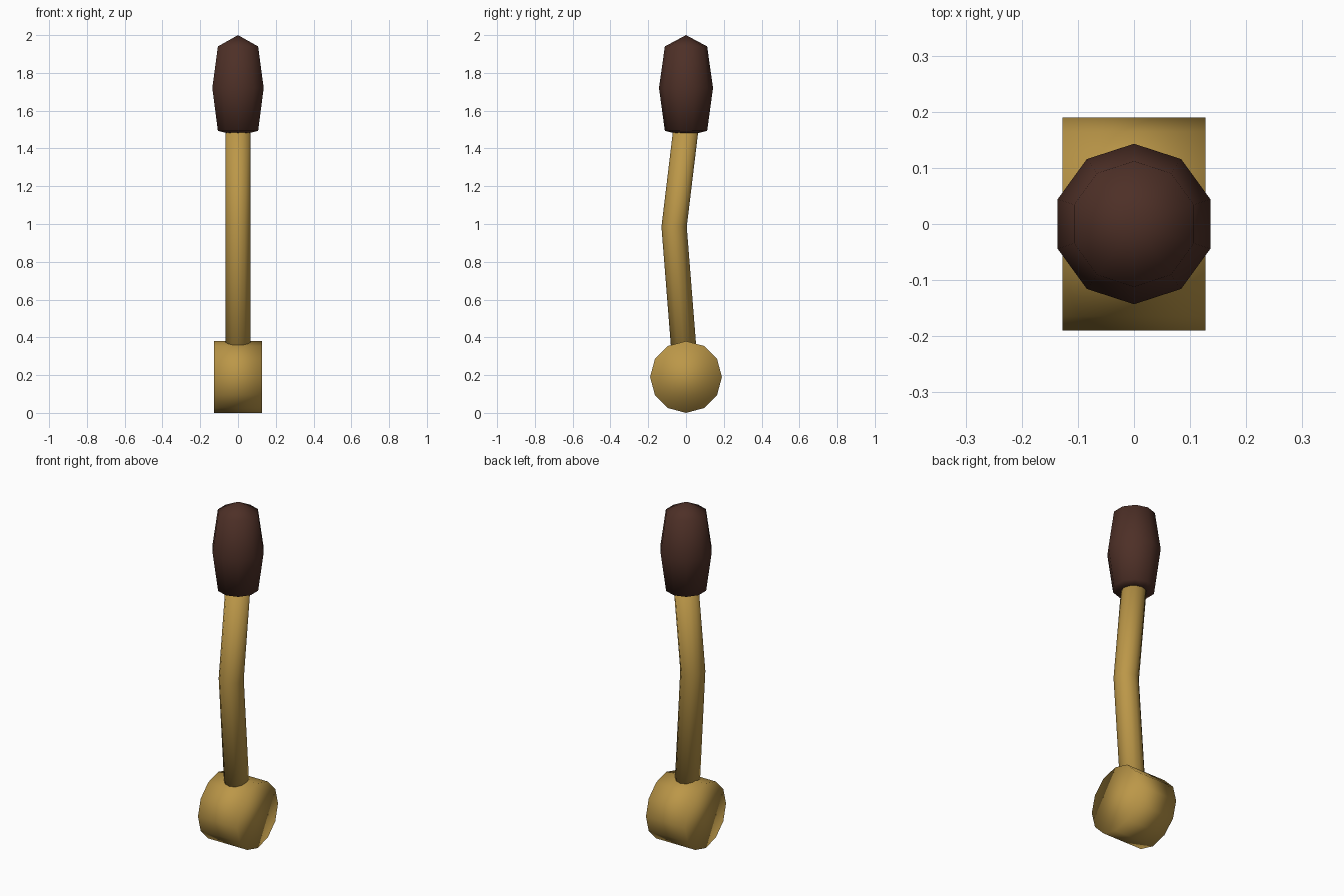
import bpy, bmesh, math
from mathutils import Vector

cube = bpy.data.objects.get("Cube")
if cube:
    bpy.data.objects.remove(cube)


def material(name, rgb):
    m = bpy.data.materials.new(name)
    m.use_nodes = True
    m.diffuse_color = (*rgb, 1)
    m.node_tree.nodes["Principled BSDF"].inputs["Base Color"].default_value = (*rgb, 1)
    return m


def loft(name, rings, sides, u, v, mat):
    """Skin circles given as (centre, radius); u and v span the circle plane."""
    bm = bmesh.new()
    u, v = Vector(u), Vector(v)
    loops = []
    for centre, radius in rings:
        if radius == 0:
            loops.append([bm.verts.new(centre)] * sides)
            continue
        angles = [math.tau * i / sides for i in range(sides)]
        loops.append([bm.verts.new(Vector(centre) + radius * (u * math.cos(a) + v * math.sin(a)))
                      for a in angles])
    for low, high in zip(loops, loops[1:]):
        for i in range(sides):
            j = (i + 1) % sides
            bm.faces.new(dict.fromkeys((low[i], low[j], high[j], high[i])))
    for loop in (loops[0], loops[-1]):
        if loop[0] != loop[1]:
            bm.faces.new(loop)
    bmesh.ops.recalc_face_normals(bm, faces=bm.faces)
    for f in bm.faces:
        f.smooth = True
    mesh = bpy.data.meshes.new(name)
    bm.to_mesh(mesh)
    bm.free()
    mesh.materials.append(mat)
    obj = bpy.data.objects.new(name, mesh)
    bpy.context.collection.objects.link(obj)
    return obj


brass = material("brass", (0.50, 0.31, 0.065))
brown = material("dark brown", (0.075, 0.029, 0.020))
X, Y, Z = (1, 0, 0), (0, 1, 0), (0, 0, 1)

# Pivot drum lying across the x axis
loft("pivot_hub", [((x, 0, 0.19), 0.19) for x in (-0.127, 0.127)], 12, Z, Y, brass)

# Bent lever rod
path = [(0, 0, 0.19), (0, -0.063, 0.985), (0, 0.005, 1.55)]
loft("lever_rod", [(p, 0.067) for p in path], 12, X, Y, brass)

# Tapered handle grip with a shallow point on top
profile = [(0.07, 1.483), (0.112, 1.493), (0.143, 1.72), (0.112, 1.94), (0, 2.0)]
loft("handle_grip", [((0, 0, z), r) for r, z in profile], 10, Y, X, brown)
